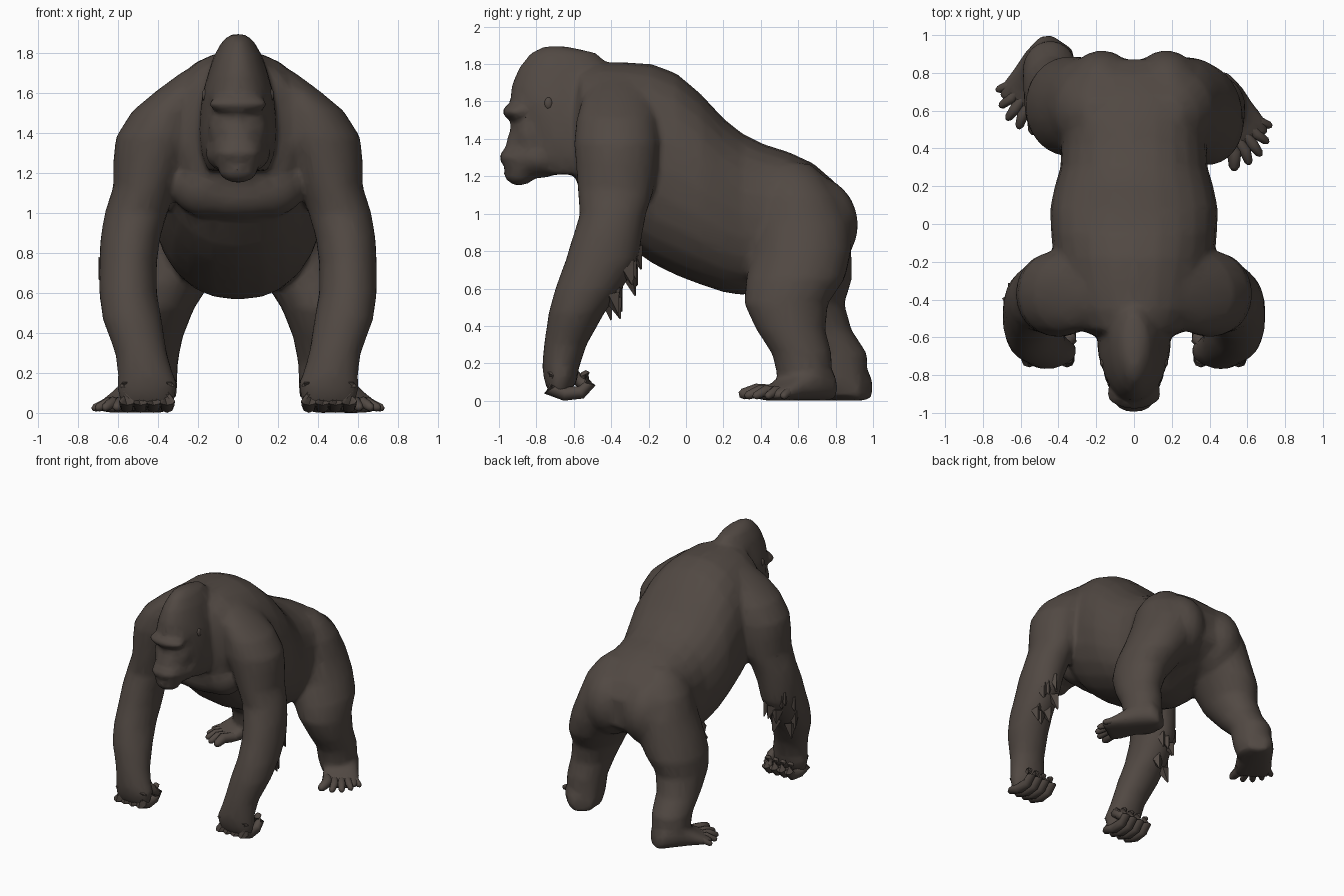
import bpy, bmesh, math, random
from mathutils import Vector, Matrix

if "Cube" in bpy.data.objects:
    bpy.data.objects.remove(bpy.data.objects["Cube"])

random.seed(4)
fur = bpy.data.materials.new("dark brown fur")
fur.diffuse_color = (0.083, 0.066, 0.056, 1)
fur.use_nodes = True
fur.node_tree.nodes["Principled BSDF"].inputs["Base Color"].default_value = fur.diffuse_color


def loft(bm, rings):
    """Skin a closed tube through rings of points and cap both ends."""
    vs = [[bm.verts.new(p) for p in r] for r in rings]
    n = len(vs[0])
    for a, b in zip(vs, vs[1:]):
        for i in range(n):
            bm.faces.new((a[i], a[(i + 1) % n], b[(i + 1) % n], b[i]))
    bm.faces.new(vs[0])
    bm.faces.new(vs[-1])


def ring(c, u, v, n=24, e=2.0):
    """Superellipse around c spanned by half-axis vectors u and v."""
    pts = []
    for i in range(n):
        t = 2 * math.pi * i / n
        cs, sn = math.cos(t), math.sin(t)
        pts.append(Vector(c) + Vector(u) * math.copysign(abs(cs) ** (2 / e), cs)
                   + Vector(v) * math.copysign(abs(sn) ** (2 / e), sn))
    return pts


def flat_ring(x, y, z, rx, ry):
    return ring((x, y, z), (rx, 0, 0), (0, ry, 0))


def blob(bm, c, r):
    m = Matrix.Translation(c) @ Matrix.Diagonal((*r, 1))
    bmesh.ops.create_uvsphere(bm, u_segments=20, v_segments=12, radius=1, matrix=m)


def tube(bm, pts, radii, put=lambda p: p, n=8):
    pts = [Vector(p) for p in pts]
    rings = []
    for i, p in enumerate(pts):
        d = (pts[min(i + 1, len(pts) - 1)] - pts[max(i - 1, 0)]).normalized()
        q = d.to_track_quat('Z', 'Y')
        u, v = q @ Vector((1, 0, 0)), q @ Vector((0, 1, 0))
        r = radii[i]
        rings.append(ring(p, u * r, v * r, n))
        if i == len(pts) - 1:   # rounded tip
            rings.append(ring(p + d * r * 0.7, u * r * 0.5, v * r * 0.5, n))
    loft(bm, [[put(p) for p in r] for r in rings])


def finish(bm, name, angle=60):
    bmesh.ops.recalc_face_normals(bm, faces=bm.faces)
    me = bpy.data.meshes.new(name)
    bm.to_mesh(me)
    bm.free()
    me.materials.append(fur)
    ob = bpy.data.objects.new(name, me)
    bpy.context.collection.objects.link(ob)
    bpy.ops.object.select_all(action='DESELECT')
    ob.select_set(True)
    bpy.context.view_layer.objects.active = ob
    bpy.ops.object.shade_smooth_by_angle(angle=math.radians(angle))
    return ob


def placer(side):
    """Mirror to the given side; the left leg is stepped further back."""
    def put(p):
        step = 0.0
        if side < 0 and p[1] > 0:
            step = 0.19 * max(0, min(1, (0.75 - p[2]) / 0.5))
        return Vector((side * p[0], p[1] + step, p[2]))
    return put


body = bmesh.new()

# torso: y, bottom, top, half width
TORSO = [(-.61, 1.25, 1.66, .16), (-.56, 1.1, 1.78, .29), (-.45, .97, 1.81, .36),
         (-.32, .83, 1.81, .40), (-.18, .735, 1.80, .425), (-.05, .67, 1.75, .44),
         (.08, .62, 1.64, .445), (.2, .58, 1.51, .42), (.3, .565, 1.43, .39),
         (.42, .59, 1.37, .385), (.55, .64, 1.33, .39), (.68, .7, 1.27, .375),
         (.79, .76, 1.175, .33), (.87, .83, 1.06, .22)]
loft(body, [ring((0, y, (a + b) / 2), (w, 0, 0), (0, 0, (b - a) / 2), e=2.25)
            for y, a, b, w in TORSO])
blob(body, (0, -.44, 1.1), (.31, .13, .13))                 # breast
for s in (-1, 1):
    blob(body, (s * .16, -.44, 1.14), (.18, .135, .16))     # chest muscle
    blob(body, (s * .17, .66, .94), (.21, .262, .27))       # buttock

# head: z, front, back, half width
HEAD = [(1.895, -.76, -.64, .035), (1.86, -.83, -.48, .08), (1.78, -.895, -.4, .125),
        (1.68, -.935, -.4, .155), (1.6, -.94, -.4, .178), (1.5, -.90, -.4, .19),
        (1.4, -.88, -.4, .195), (1.3, -.85, -.4, .185), (1.21, -.78, -.5, .15)]
loft(body, [flat_ring(0, (f + b) / 2, z, w, (b - f) / 2) for z, f, b, w in HEAD])
blob(body, (0, -.895, 1.545), (.15, .088, .05))     # brow
blob(body, (0, -.82, 1.42), (.15, .115, .16))       # face
blob(body, (0, -.78, 1.30), (.165, .14, .11))       # jaw
blob(body, (0, -.85, 1.30), (.135, .135, .12))      # muzzle
blob(body, (0, -.915, 1.39), (.08, .045, .05))      # nose
blob(body, (0, -.90, 1.45), (.035, .045, .08))      # nose bridge
blob(body, (0, -.935, 1.30), (.11, .064, .05))      # upper lip
blob(body, (0, -.89, 1.215), (.10, .085, .065))     # chin

# arms: x, y, z, half sizes
ARM = [(.17, -.36, 1.74, .05, .08), (.21, -.365, 1.695, .085, .13),
       (.28, -.37, 1.61, .13, .185), (.35, -.37, 1.51, .18, .215), (.4, -.37, 1.38, .212, .23),
       (.437, -.37, 1.26, .188, .218), (.465, -.375, 1.13, .16, .205),
       (.51, -.39, 1.0, .158, .178), (.538, -.42, .88, .15, .185),
       (.55, -.45, .75, .145, .195), (.55, -.52, .6, .145, .18), (.53, -.585, .47, .148, .15),
       (.485, -.645, .3, .13, .115), (.46, -.67, .18, .14, .10), (.455, -.675, .08, .145, .075),
       (.455, -.675, .03, .12, .05)]
# legs: x, y, z, half sizes
LEG = [(.18, .57, 1.27, .08, .09), (.195, .58, 1.2, .15, .16), (.215, .60, 1.1, .2, .22),
       (.24, .62, .95, .222, .262), (.285, .62, .8, .238, .265), (.355, .585, .65, .218, .265),
       (.40, .535, .52, .18, .225), (.43, .56, .38, .155, .185), (.445, .62, .25, .145, .16),
       (.445, .635, .12, .14, .145), (.44, .64, .02, .11, .11)]
# feet: distance from heel, half width, height
FOOT = [(-.065, .07, .12), (-.025, .11, .18), (.08, .13, .21), (.18, .13, .15),
        (.28, .14, .09), (.36, .125, .055)]
heel, ahead, across = Vector((.42, .72, 0)), Vector((.55, -.83, 0)), Vector((.83, .55, 0))

for s, side in ((-1, "left"), (1, "right")):
    put = placer(s)
    for limb in (ARM, LEG):
        loft(body, [[put(p) for p in flat_ring(*r)] for r in limb])
    loft(body, [[put(p) for p in ring(heel + ahead * t + Vector((0, 0, h / 2)),
                across * w, (0, 0, h / 2), e=2.6)] for t, w, h in FOOT])
    blob(body, (s * .455, -.67, .14), (.155, .095, .09))        # knuckle pad

    # fingers curled under the knuckles, and the thumb
    bm = bmesh.new()
    for x in (.355, .422, .488, .555):
        tube(bm, [(x, -.66, .17), (x, -.71, .135), (x, -.725, .06), (x, -.65, .037),
                  (x, -.56, .045), (x, -.515, .09), (x, -.54, .14)],
             [.02, .036, .04, .037, .035, .033, .028], put)
    tube(bm, [(.38, -.65, .2), (.34, -.61, .14), (.34, -.56, .1), (.37, -.53, .08)],
         [.03, .038, .034, .028], put)
    finish(bm, side + "_fingers")

    # toes, with the big toe on the inner side
    bm = bmesh.new()
    for off, t, r in ((-.115, .42, .036), (-.05, .44, .028), (.01, .435, .027),
                      (.065, .40, .026), (.115, .34, .025)):
        base = heel + across * off * .85
        tip = heel + across * off * 1.2
        tube(bm, [base + ahead * (t - .17) + Vector((0, 0, .05)),
                  base + ahead * (t - .07) + Vector((0, 0, .052)),
                  tip + ahead * (t - .01) + Vector((0, 0, r))], [r, r * 1.1, r * .8], put)
    finish(bm, side + "_toes")

    # ear
    bm = bmesh.new()
    blob(bm, (s * .165, -.735, 1.59), (.015, .022, .032))
    finish(bm, side + "_ear")

    # shaggy tufts lying close to the elbow and outer forearm
    bm = bmesh.new()
    for i in range(11):
        z = .82 - .028 * i
        a = math.radians(random.uniform(10, 115))
        j = min(range(len(ARM)), key=lambda k: abs(ARM[k][2] - z))
        x, y, _, rx, ry = ARM[j]
        out = Vector((math.cos(a), math.sin(a), 0))
        root = Vector((x + rx * .78 * out.x, y + ry * .78 * out.y, z))
        tip = root + out * .035 + Vector((0, 0, -random.uniform(.08, .12)))
        tube(bm, [root, tip], [.045, .006], put, 4)
    finish(bm, side + "_forearm_tufts", 30)

# fuse torso, head and limbs into one skin, then reduce to broad soft facets
skin = finish(body, "body")
m = skin.modifiers.new("fuse", 'REMESH')
m.mode = 'VOXEL'
m.voxel_size = .015
m.use_smooth_shade = True
m = skin.modifiers.new("soften", 'SMOOTH')
m.factor = .5
m.iterations = 14
m = skin.modifiers.new("reduce", 'DECIMATE')
m.ratio = .1
bpy.ops.object.convert(target='MESH')
if not skin.data.materials:
    skin.data.materials.append(fur)
bpy.ops.object.shade_smooth_by_angle(angle=math.radians(50))
